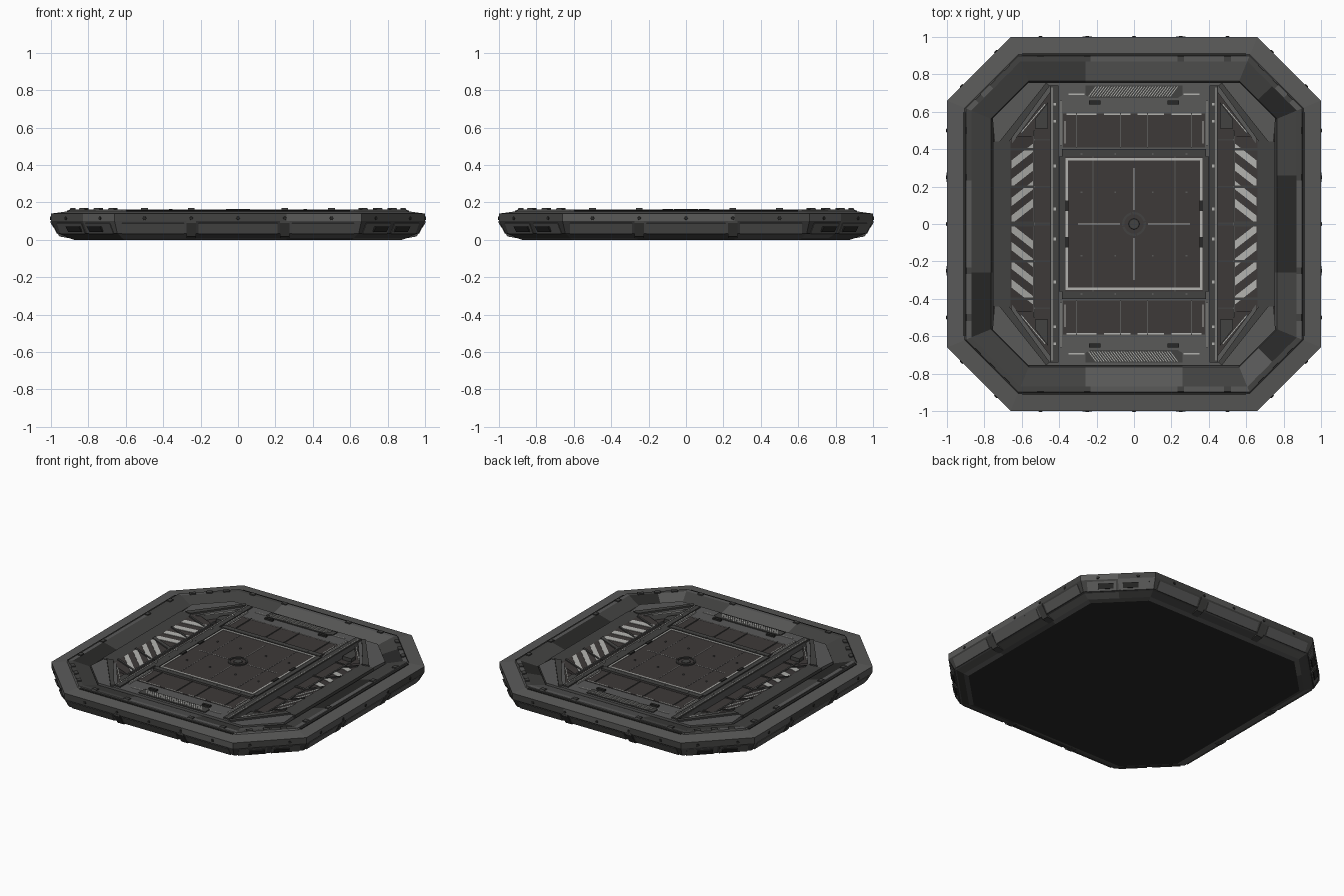
import bpy, bmesh, math, random
from mathutils import Matrix, Vector

if "Cube" in bpy.data.objects:
    bpy.data.objects.remove(bpy.data.objects["Cube"])
random.seed(4)

def mat(name, r, g, b):
    m = bpy.data.materials.new(name)
    m.diffuse_color = (r, g, b, 1)
    m.use_nodes = True
    m.node_tree.nodes["Principled BSDF"].inputs["Base Color"].default_value = m.diffuse_color
    return m
GREY = mat("mid_grey", .10, .10, .098)
DARK = mat("dark_grey", .055, .055, .053)
BLACK = mat("near_black", .022, .022, .021)
BROWN = mat("deck_brown", .047, .041, .040)
PALE = mat("pale_paint", .45, .45, .43)

def finish(bm, name, mats):
    bmesh.ops.recalc_face_normals(bm, faces=bm.faces)
    me = bpy.data.meshes.new(name)
    bm.to_mesh(me)
    bm.free()
    for m in mats:
        me.materials.append(m)
    ob = bpy.data.objects.new(name, me)
    bpy.context.collection.objects.link(ob)
    return ob

def skin(bm, a, b):
    """Closed prism between two matching loops of points."""
    va, vb = [bm.verts.new(p) for p in a], [bm.verts.new(p) for p in b]
    bm.faces.new(va)
    bm.faces.new(vb)
    n = len(va)
    for i in range(n):
        bm.faces.new((va[i], va[(i + 1) % n], vb[(i + 1) % n], vb[i]))

def prisms(name, polys, z0, z1, m):
    bm = bmesh.new()
    for poly in polys:
        skin(bm, [(x, y, z0) for x, y in poly], [(x, y, z1) for x, y in poly])
    return finish(bm, name, [m])

def rect(x0, y0, x1, y1):
    return [(x0, y0), (x1, y0), (x1, y1), (x0, y1)]

def mirror4(polys):
    return [[(x * sx, y * sy) for x, y in p] for p in polys for sx in (1, -1) for sy in (1, -1)]

def mirror_y(polys):
    return [[(x, y * s) for x, y in p] for p in polys for s in (1, -1)]

def side_pieces(name, profile, spans, sides, m):
    """Extrude an (outward, z) profile along stretches of the eight hull sides."""
    bm = bmesh.new()
    for k in sides:
        d = 1.0 if k % 2 == 0 else 1.66 / math.sqrt(2)
        rot = Matrix.Rotation(k * math.pi / 4, 3, 'Z')
        for t0, t1 in spans:
            skin(bm, *[[rot @ Vector((d + r - 1, t, z)) for r, z in profile] for t in (t0, t1)])
    return finish(bm, name, [m])

LONG, CORNER = (0, 2, 4, 6), (1, 3, 5, 7)

# Octagonal hull: lofted rings, panels tinted individually
def ring(r):
    a = .66 - (1 - r) * math.tan(math.pi / 8)
    pts = []
    for k in range(4):
        for x, y in ((r, -a), (r, -.26), (r, .26), (r, a), ((r + a) / 2,) * 2):
            for _ in range(k):
                x, y = -y, x
            pts.append((x, y))
    return pts

profile = [(.875, 0), (.905, .01), (.95, .03), (.965, .035), (1, .10), (1, .14), (.905, .153),
           (.898, .163), (.87, .163), (.765, .135), (.75, .10)]
bm = bmesh.new()
loops = [[bm.verts.new((x, y, z)) for x, y in ring(r)] for r, z in profile]
bm.faces.new(loops[0]).material_index = 2
bm.faces.new(loops[-1]).material_index = 3
for j, (a, b) in enumerate(zip(loops, loops[1:])):
    for i in range(20):
        f = bm.faces.new((a[i], a[(i + 1) % 20], b[(i + 1) % 20], b[i]))
        f.material_index = 0 if j == 5 else random.choice((0, 1, 1, 2) if j == 8 else (0, 0, 1, 1))
finish(bm, "hull", [GREY, DARK, BLACK, BROWN])

# Hull side trim: slanted panels, ribs, lower corner vents, crest blocks
slab = [(.960, .035), (.990, .090), (.997, .088), (.968, .032)]
side_pieces("side_panels", slab, [(-.62, -.29), (-.21, .21), (.29, .62)], LONG, GREY)
side_pieces("corner_panels", slab, [(-.2, -.015), (.015, .2)], CORNER, GREY)
side_pieces("side_ribs", [(.9, .008), (.955, .018), (1.002, .09), (1.002, .10), (.95, .10)],
            [(-.275, -.225), (.225, .275)], LONG, DARK)
side_pieces("corner_vents", [(.97, .045), (.985, .072), (1.0, .07), (.98, .042)],
            [(-.13, -.03), (.03, .13)], CORNER, BLACK)
side_pieces("crest_blocks", [(.868, .15), (.868, .17), (.895, .17), (.905, .15)],
            [(s * c - .018, s * c + .018) for s in (1, -1) for c in (.25, .5)], LONG, DARK)
side_pieces("crest_corner_blocks", [(.868, .15), (.868, .17), (.895, .17), (.905, .15)],
            [(-.13, -.09), (-.02, .02), (.09, .13)], CORNER, DARK)
side_pieces("rim_groove", [(.898, .15), (.898, .159), (.915, .157), (.915, .15)], [(-.6, .6)], LONG, BLACK)

# Bolts around the hull wall
bm = bmesh.new()
for k in range(8):
    d = 1.0 if k % 2 == 0 else 1.66 / math.sqrt(2)
    for t in ((-.5, -.25, 0, .25, .5) if k % 2 == 0 else (-.13, .13)):
        mx = (Matrix.Rotation(k * math.pi / 4, 4, 'Z') @ Matrix.Translation((d, t, .115))
              @ Matrix.Rotation(math.pi / 2, 4, 'Y'))
        bmesh.ops.create_cone(bm, cap_ends=True, segments=8, radius1=.011, radius2=.009, depth=.008, matrix=mx)
finish(bm, "hull_bolts", [BLACK])

# Central deck and its layers
prisms("deck_base", [rect(-.45, -.757, .45, .757)], .05, .148, GREY)
prisms("deck_side_rails", mirror4([rect(.405, 0, .45, .74)]), .14, .157, DARK)
prisms("end_panels", mirror_y([rect(-.38, .41, .38, .59)]), .14, .152, BROWN)
prisms("main_plate", [rect(-.385, -.4, .385, .4)], .14, .157, BROWN)
prisms("main_plate_bars", mirror_y([rect(-.385, .362, .385, .4)]), .15, .162, DARK)
prisms("main_plate_edges", [rect(s * .385 - .015, -.36, s * .385 + .015, .36) for s in (1, -1)], .15, .161, DARK)
prisms("pale_frame", mirror4([rect(0, .34, .365, .353), rect(.353, 0, .365, .353)]), .15, .160, PALE)
prisms("deck_lines", mirror4([rect(.217, 0, .222, .4), rect(.07, .41, .074, .59), rect(.305, .41, .309, .59)]),
       .15, .1582, GREY)
prisms("cross_lines", mirror4([rect(.075, -.002, .3, .002), rect(-.002, .075, .002, .3)]), .15, .159, PALE)
prisms("end_panel_stripes", mirror4([rect(.02, .582, .16, .59), rect(.2, .582, .36, .59), rect(.365, .43, .371, .55)]),
       .145, .154, PALE)
prisms("rail_stripes", mirror4([rect(.385, .42, .395, .66), rect(.437, 0, .442, .73)]), .14, .159, PALE)
prisms("rail_studs", mirror4([rect(.418, y - .007, .43, y + .007) for y in (.08, .31, .55, .64)]), .15, .163, PALE)
prisms("frame_latches", mirror4([rect(.35, .07, .37, .125)]), .15, .166, BLACK)
prisms("plate_studs", mirror4([rect(x - .005, y - .005, x + .005, y + .005)
                               for x in (.1, .28) for y in (.17, .375)]), .15, .163, GREY)

# Centre ring marker
bm = bmesh.new()
for i in range(24):
    a0, a1 = 2 * math.pi * i / 24, 2 * math.pi * (i + (1 if i % 6 else .6)) / 24
    q = [(r * math.cos(a), r * math.sin(a)) for r, a in ((.052, a0), (.064, a0), (.064, a1), (.052, a1))]
    skin(bm, [(x, y, .15) for x, y in q], [(x, y, .164) for x, y in q])
bmesh.ops.create_cone(bm, cap_ends=True, segments=16, radius1=.03, radius2=.027, depth=.008,
                      matrix=Matrix.Translation((0, 0, .158)))
finish(bm, "centre_ring", [DARK])

# Hatched gratings at both ends
prisms("grating_trays", mirror_y([[(-.26, .69), (-.235, .675), (.235, .675), (.26, .69), (.26, .74), (-.26, .74)]]),
       .14, .154, DARK)
prisms("grating_bars", mirror_y([[(x, .682), (x + .005, .682), (x + .045, .735), (x + .04, .735)]
                                 for x in [-.245 + .0145 * i for i in range(31)]]), .15, .158, PALE)
prisms("grating_side_lines", mirror4([rect(.265, .69, .35, .697)]), .14, .152, PALE)
prisms("grating_clips", mirror4([rect(.18, .64, .24, .66)]), .14, .16, BLACK)

# Corner plates and side ledges around the recessed bays
prisms("corner_plates", mirror4([[(.41, .757), (.565, .757), (.757, .565), (.745, .43), (.66, .42), (.42, .74)]]),
       .06, .145, GREY)
prisms("corner_ridges", mirror4([[(.45, .74), (.47, .755), (.72, .44), (.675, .43)]]), .14, .156, DARK)
prisms("corner_pale_lines", mirror4([[(.47, .64), (.477, .645), (.607, .49), (.60, .485)]]), .14, .150, PALE)
prisms("side_ledges", [rect(s * .66, -.44, s * .755, .44) for s in (1, -1)], .06, .148, DARK)

# Sloped stripe banks with chevron paint and dividers
def slope(y):
    return y
def bank(name, quads, lift, m):
    """Quads in (x, y) laid on the bank that climbs from x .53 to .66, mirrored to four quarters."""
    bm = bmesh.new()
    for q in mirror4(quads):
        h = [.102 + (abs(x) - .53) / .13 * .046 for x, y in q]
        skin(bm, [(x, y, .09) for x, y in q], [(x, y, z + lift) for (x, y), z in zip(q, h)])
    return finish(bm, name, [m])
bank("stripe_banks", [rect(.53, 0, .66, .47)], 0, BROWN)
bank("bank_stripes", [[(.54, y + .09), (.54, y + .135), (.655, y + .045), (.655, y)]
                      for y in (-.0, .095, .195, .295)], .003, PALE)
bank("bank_dividers", [rect(.53, y - .007, .66, y + .007) for y in (.007, .2, .4)], .008, DARK)
prisms("bay_rails", mirror4([rect(.528, 0, .538, .5)]), .09, .112, GREY)
prisms("bay_ribs", mirror4([rect(.45, y - .004, .53, y + .004) for y in (.004, .2, .45)]), .09, .107, DARK)
prisms("bay_end_boxes", mirror4([[(.46, .51), (.53, .51), (.53, .56), (.46, .65)]]), .09, .125, DARK)
